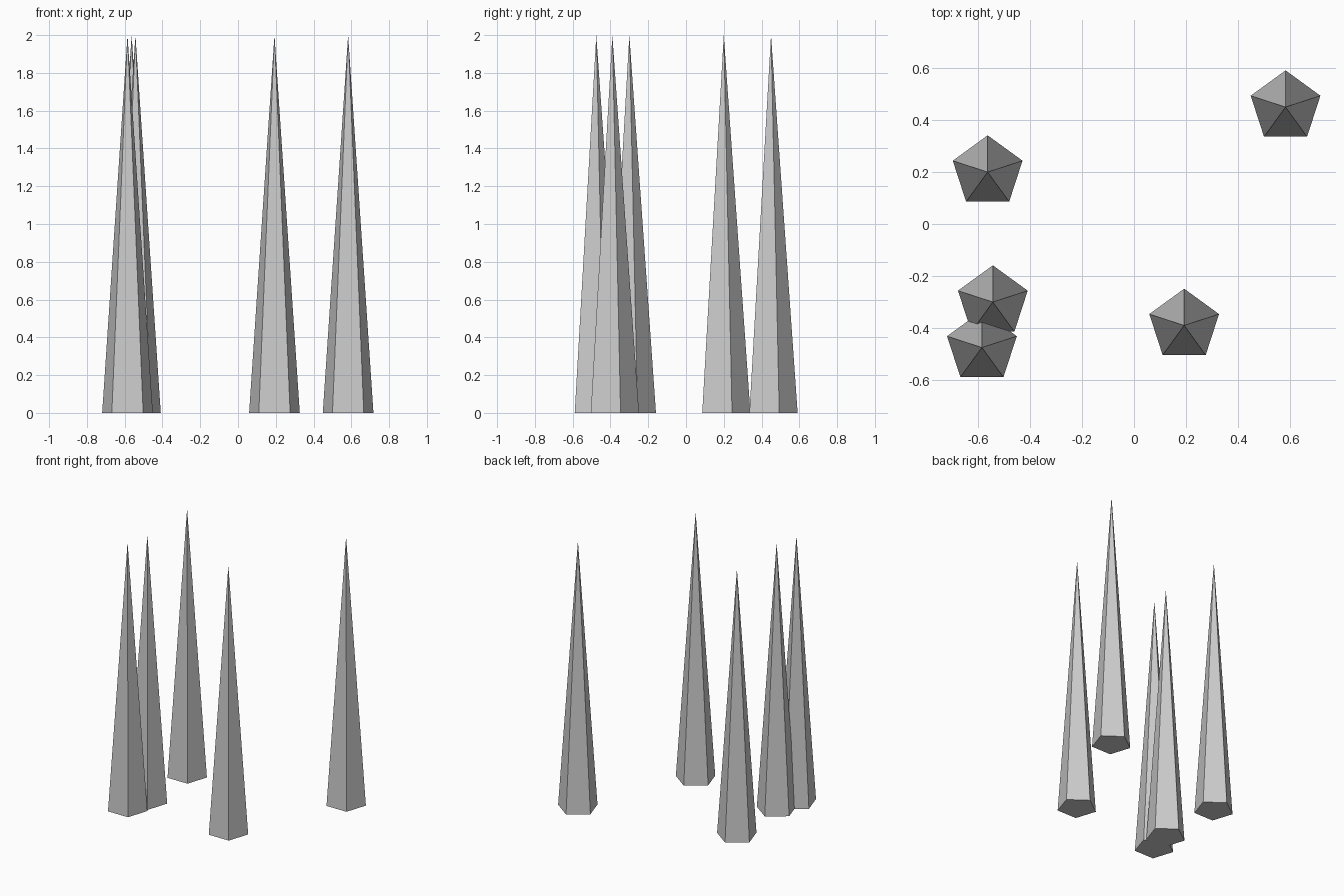
import bpy
import math

HEIGHT = 2.0
RADIUS = 0.141
SPOTS = [(0.583, 0.45), (-0.563, 0.2), (-0.543, -0.3), (-0.585, -0.475), (0.193, -0.39)]

cube = bpy.data.objects.get("Cube")
if cube:
    bpy.data.objects.remove(cube, do_unlink=True)

# Plain grey for every spike
grey = bpy.data.materials.new("light grey")
grey.use_nodes = True
colour = (0.6, 0.6, 0.6, 1.0)
grey.diffuse_color = colour
grey.node_tree.nodes["Principled BSDF"].inputs["Base Color"].default_value = colour


def add_spike(number, x, y):
    """Flat-faced five-sided spike with one base corner pointing to the back."""
    bpy.ops.mesh.primitive_cone_add(
        vertices=5, radius1=RADIUS, radius2=0, depth=HEIGHT,
        end_fill_type='NGON', location=(x, y, HEIGHT / 2))
    spike = bpy.context.object
    spike.name = f"spike_{number}"
    # Turn the base so that a corner lies on +y
    corner = max((v.co for v in spike.data.vertices if v.co.z < 0), key=lambda c: c.y)
    spike.rotation_euler.z = math.pi / 2 - math.atan2(corner.y, corner.x)
    spike.data.materials.append(grey)


# Scattered group of spikes
for number, (x, y) in enumerate(SPOTS, 1):
    add_spike(number, x, y)
